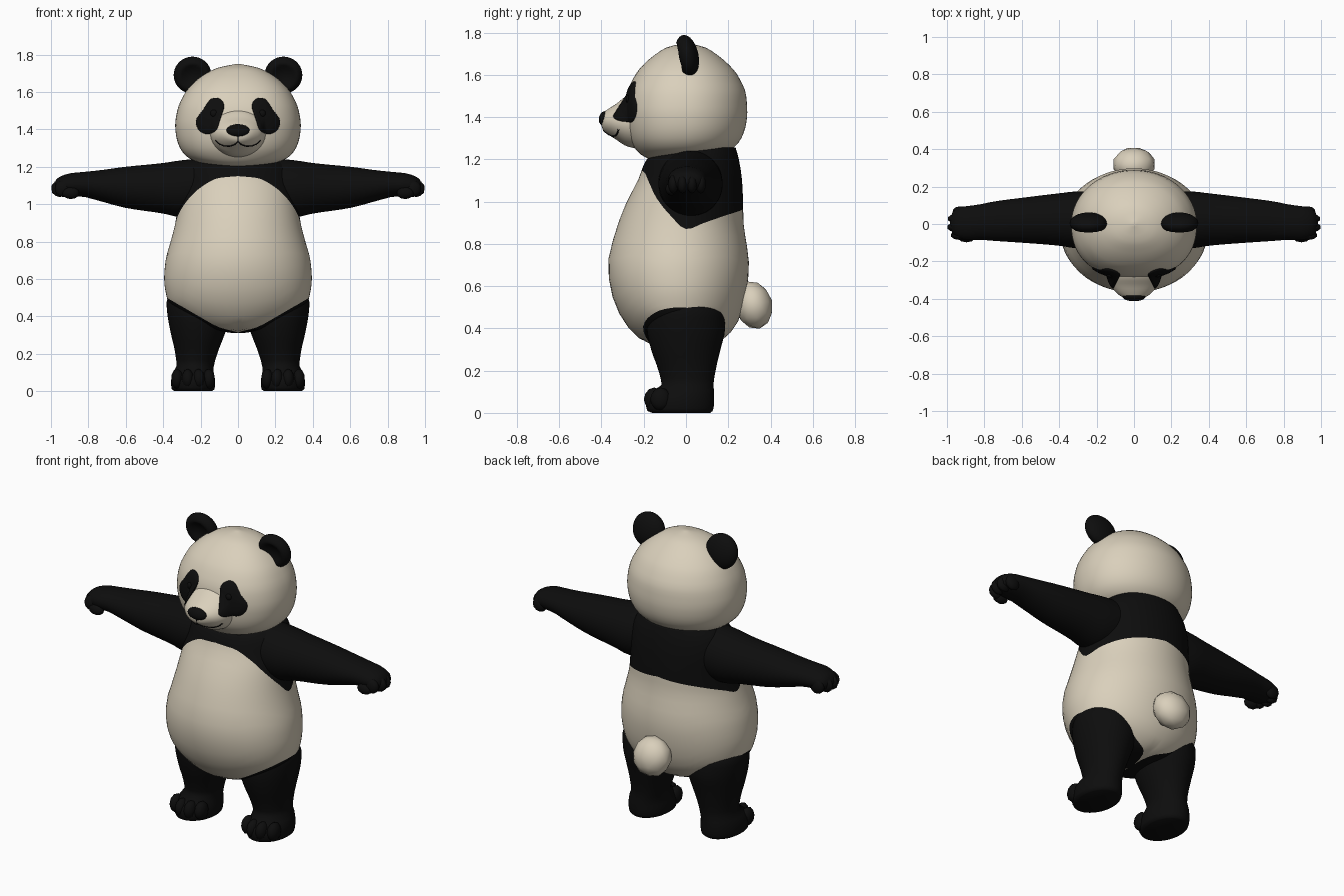
import bpy, bmesh, math
from mathutils import Vector, Matrix
from mathutils.bvhtree import BVHTree

if "Cube" in bpy.data.objects:
    bpy.data.objects.remove(bpy.data.objects["Cube"])


def material(name, rgb):
    m = bpy.data.materials.new(name)
    m.use_nodes = True
    m.diffuse_color = (*rgb, 1)
    bsdf = m.node_tree.nodes["Principled BSDF"]
    bsdf.inputs["Base Color"].default_value = (*rgb, 1)
    bsdf.inputs["Roughness"].default_value = 0.8
    return m


cream = material("cream fur", (0.70, 0.63, 0.50))
black = material("black fur", (0.004, 0.004, 0.004))


def smooth_lookup(rows, s):
    """Monotone cubic interpolation of rows whose first entry is the position."""
    s = min(max(s, rows[0][0]), rows[-1][0])
    i = max(k for k in range(len(rows) - 1) if rows[k][0] <= s)
    h = rows[i + 1][0] - rows[i][0]
    u = (s - rows[i][0]) / h

    def secant(k, c):
        return (rows[k + 1][c] - rows[k][c]) / (rows[k + 1][0] - rows[k][0])

    def slope(k, c):
        if k == 0:
            return secant(0, c)
        if k == len(rows) - 1:
            return secant(k - 1, c)
        a, b = secant(k - 1, c), secant(k, c)
        return 2 * a * b / (a + b) if a * b > 0 else 0

    return [(2 * u**3 - 3 * u**2 + 1) * rows[i][c] + (u**3 - 2 * u**2 + u) * h * slope(i, c)
            + (3 * u**2 - 2 * u**3) * rows[i + 1][c] + (u**3 - u**2) * h * slope(i + 1, c)
            for c in range(1, len(rows[0]))]


def finish(name, bm, mats, mirror=False):
    bmesh.ops.remove_doubles(bm, verts=bm.verts, dist=0.0005)
    bmesh.ops.recalc_face_normals(bm, faces=bm.faces)
    for f in bm.faces:
        f.smooth = True
    mesh = bpy.data.meshes.new(name)
    bm.to_mesh(mesh)
    bm.free()
    for m in mats:
        mesh.materials.append(m)
    ob = bpy.data.objects.new(name, mesh)
    bpy.context.collection.objects.link(ob)
    if mirror:
        ob.modifiers.new("Mirror", "MIRROR").use_mirror_merge = False
    return ob


def loft(name, rows, place, mats, bands=(), steps=24, sides=48, power=2, mirror=False):
    """Skin oval sections (position, centre, radius, low, high); bands split the colours."""
    bm = bmesh.new()
    cols = []
    for k in range(sides):
        t = 2 * math.pi * k / sides
        deg = math.degrees(t)
        deg = min(deg, 360 - deg)
        cuts = [rows[0][0]] + [smooth_lookup(b, deg)[0] for b in bands] + [rows[-1][0]]
        col = []
        for lo, hi in zip(cuts, cuts[1:]):
            for j in range(steps + 1):
                s = lo + (hi - lo) * (1 - math.cos(math.pi * j / steps)) / 2
                c, r, b0, b1 = smooth_lookup(rows, s)
                sn, cs = math.sin(t), math.cos(t)
                p = power if cs > 0 else 2
                a = c + r * math.copysign(abs(sn) ** (2 / p), sn)
                b = (b0 + b1) / 2 - (b1 - b0) / 2 * math.copysign(abs(cs) ** (2 / p), cs)
                col.append(bm.verts.new(place(a, b, s)))
        cols.append(col)
    for k in range(sides):
        p, q = cols[k], cols[(k + 1) % sides]
        for j in range(len(p) - 1):
            if j % (steps + 1) != steps:
                f = bm.faces.new((p[j], q[j], q[j + 1], p[j + 1]))
                f.material_index = min(j // (steps + 1), len(mats) - 1)
    bm.faces.new([c[0] for c in cols])
    bm.faces.new([c[-1] for c in cols]).material_index = len(mats) - 1
    return finish(name, bm, mats, mirror)


def blobs(name, items, mat, mirror=False, detail=3):
    """Ellipsoids given as (centre, radii, tilt about x)."""
    bm = bmesh.new()
    for centre, radii, tilt in items:
        m = Matrix.Translation(centre) @ Matrix.Rotation(tilt, 4, "X") @ Matrix.Diagonal((*radii, 1))
        bmesh.ops.create_icosphere(bm, subdivisions=detail, radius=1, matrix=m)
    return finish(name, bm, [mat], mirror)


def upright(a, b, s):
    return (a, b, s)


# Torso with the black hips and the black shoulder yoke
hip_line = [(0, .31), (30, .34), (45, .41), (60, .46), (75, .49), (90, .5),
            (105, .49), (122, .46), (138, .42), (152, .35), (180, .31)]
yoke_line = [(0, 1.15), (20, 1.14), (40, 1.09), (61, 1.01), (80, .93),
             (96, .87), (112, .9), (140, .94), (180, .97)]
torso = [(.31, 0, .02, -.05, 0), (.33, 0, .16, -.18, .14), (.36, 0, .24, -.23, .19),
         (.42, 0, .33, -.285, .24), (.5, 0, .38, -.33, .27), (.6, 0, .395, -.36, .29),
         (.7, 0, .387, -.37, .298), (.8, 0, .36, -.35, .287), (.9, 0, .335, -.32, .272),
         (1, 0, .32, -.28, .27), (1.1, 0, .308, -.228, .265), (1.2, 0, .28, -.185, .25),
         (1.255, 0, .22, -.09, .235)]
loft("torso", torso, upright, [black, cream, black], [hip_line, yoke_line], steps=14, sides=72)

# Head and muzzle
head_rows = [(1.2, 0, .1, -.17, .1), (1.22, 0, .2, -.21, .17), (1.25, 0, .268, -.24, .22),
             (1.3, 0, .31, -.27, .262), (1.36, 0, .33, -.285, .283), (1.42, 0, .336, -.29, .29),
             (1.5, 0, .325, -.282, .285), (1.6, 0, .28, -.24, .243), (1.66, 0, .225, -.19, .19),
             (1.7, 0, .17, -.14, .14), (1.73, 0, .105, -.09, .09), (1.75, 0, .01, -.01, .01)]
head = loft("head", head_rows, upright, [cream], power=2.3, steps=32, sides=64)
muzzle_rows = [(-.4, 0, .005, 1.375, 1.385), (-.395, 0, .05, 1.345, 1.415), (-.37, 0, .092, 1.32, 1.437),
               (-.33, 0, .125, 1.293, 1.463), (-.28, 0, .145, 1.262, 1.5), (-.18, 0, .16, 1.24, 1.53)]
muzzle = loft("muzzle", muzzle_rows, lambda a, b, s: (a, s, b), [cream])
blobs("nose", [((0, -.388, 1.395), (.062, .024, .034), -.3)], black)

trees = [BVHTree.FromPolygons([v.co for v in o.data.vertices], [p.vertices[:] for p in o.data.polygons])
         for o in (head, muzzle)]


def face_y(x, z):
    hits = [t.ray_cast(Vector((x, -2, z)), Vector((0, 1, 0)))[0] for t in trees]
    return min(h.y for h in hits if h)


# Eye patches: thin plates that follow the face
bm = bmesh.new()
upper, lower = Vector((.12, 1.523)), Vector((.163, 1.437))
middle = (upper + lower) / 2
axis = (upper - lower).normalized()
side = Vector((-axis.y, axis.x))
rings = []
for scale, lift in ((.02, .009), (.35, .009), (.7, .009), (.95, .008), (1, .004), (1, -.012)):
    ring = []
    for k in range(32):
        t = 2 * math.pi * (k + .5) / 32
        end, r = (upper, .046) if math.sin(t) > 0 else (lower, .062)
        p = middle + (end + r * (axis * math.sin(t) + side * math.cos(t)) - middle) * scale
        ring.append(bm.verts.new((p.x, face_y(p.x, p.y) - lift, p.y)))
    rings.append(ring)
bm.faces.new(rings[0])
for p, q in zip(rings, rings[1:]):
    for k in range(32):
        bm.faces.new((p[k], p[k - 1], q[k - 1], q[k]))
finish("eye_patches", bm, [black], mirror=True)
blobs("eyes", [((.128, face_y(.128, 1.485) - .004, 1.485), (.02, .012, .02), 0)], black, True, 2)

# Mouth line
half = [(0, 1.335), (.02, 1.318), (.045, 1.31), (.075, 1.312), (.1, 1.323), (.12, 1.342)]
curve = bpy.data.curves.new("mouth", "CURVE")
curve.dimensions = "3D"
curve.bevel_depth = .004
for path in ([(-x, z) for x, z in half[::-1]] + half[1:], [(0, 1.335), (0, 1.37)]):
    spline = curve.splines.new("POLY")
    spline.points.add(len(path) - 1)
    for point, (x, z) in zip(spline.points, path):
        point.co = (x, face_y(x, z), z, 1)
curve.materials.append(black)
bpy.context.collection.objects.link(bpy.data.objects.new("mouth", curve))

# Ears, cupped at the front
bm = bmesh.new()
bmesh.ops.create_uvsphere(bm, u_segments=32, v_segments=20, radius=1)
for v in bm.verts:
    rim = math.hypot(v.co.x, v.co.z)
    if v.co.y < 0 and rim < .7:
        v.co.y += .75 * (1 - (rim / .7) ** 2)
bm.transform(Matrix.Translation((.243, .005, 1.69)) @ Matrix.Rotation(.2, 4, "X")
             @ Matrix.Diagonal((.101, .054, .1, 1)))
finish("ears", bm, [black], mirror=True)

# Arms and paws
arm = [(.12, .02, .15, .96, 1.25), (.3, .022, .152, .93, 1.235), (.4, .024, .14, .95, 1.22),
       (.6, .02, .12, .98, 1.2), (.75, .015, .105, 1.02, 1.18), (.83, .01, .094, 1.04, 1.172),
       (.9, .005, .09, 1.045, 1.165), (.94, .005, .08, 1.05, 1.152), (.97, .005, .06, 1.06, 1.135),
       (.985, .005, .01, 1.09, 1.1)]
loft("arms", arm, lambda a, b, s: (s, a, b), [black], mirror=True)
fingers = [((x, y, 1.083), (.045, .025, .045), 0)
           for x, y in ((.935, -.06), (.955, -.017), (.952, .028), (.925, .07))]
fingers.append(((.895, -.07, 1.06), (.048, .028, .033), 0))
blobs("fingers", fingers, black, True, 2)

# Legs, feet and toes
leg = [(0, .24, .1, -.16, .115), (.012, .24, .115, -.185, .128), (.05, .24, .118, -.19, .133),
       (.09, .24, .112, -.175, .133), (.13, .23, .1, -.115, .13), (.2, .223, .112, -.13, .14),
       (.3, .215, .142, -.165, .163), (.4, .21, .166, -.185, .185), (.47, .21, .172, -.18, .18),
       (.53, .21, .155, -.14, .14)]
loft("legs", leg, upright, [black], mirror=True)
blobs("toes", [((x, y, .065), (.033, .05, .055), 0)
               for x, y in ((.156, -.125), (.21, -.15), (.268, -.15), (.325, -.12))], black, True, 2)

# Tail
blobs("tail", [((0, .32, .51), (.115, .09, .115), .25)], cream, detail=2)
